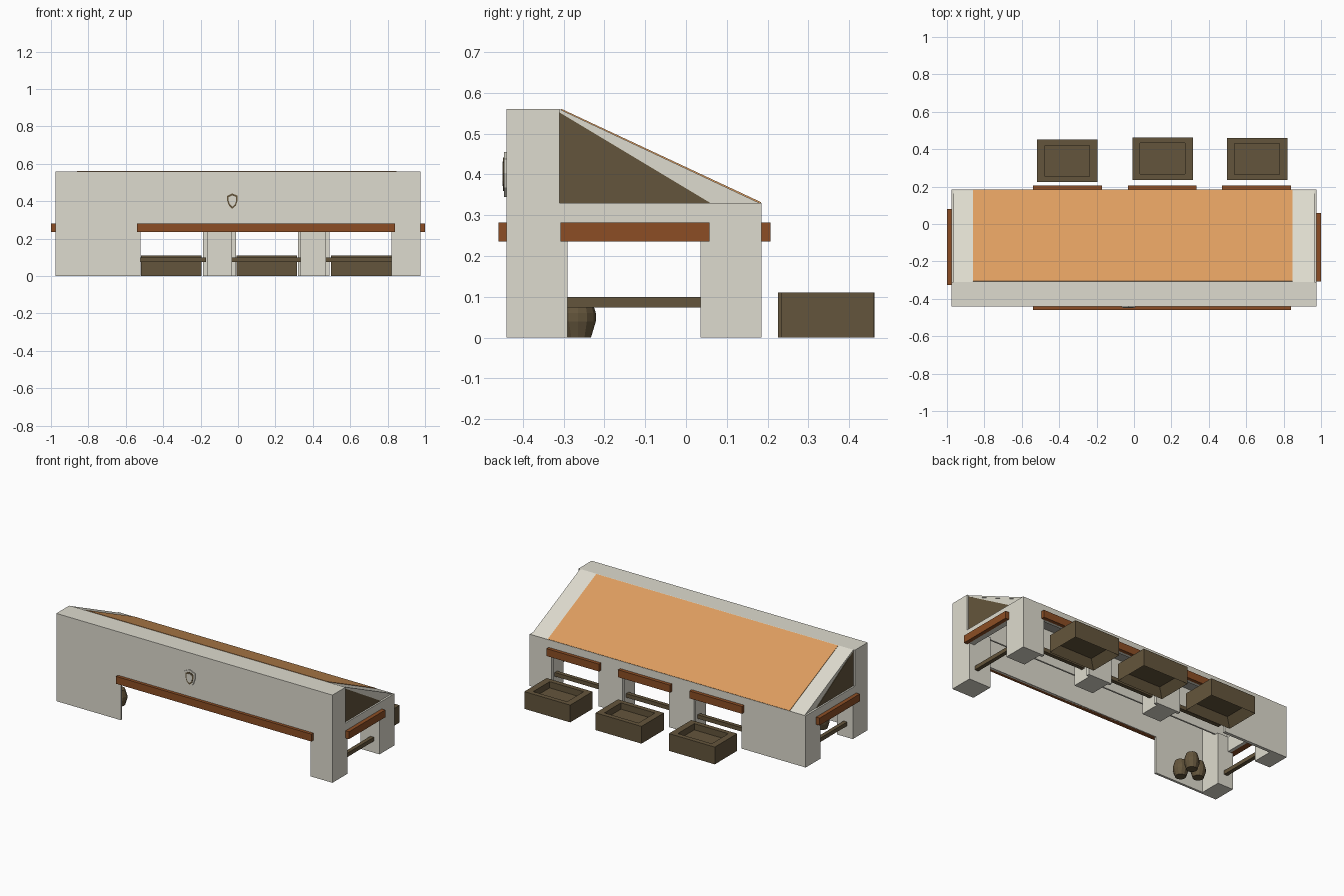
import bpy, bmesh, math

if "Cube" in bpy.data.objects:
    bpy.data.objects.remove(bpy.data.objects["Cube"])


def material(name, rgb):
    m = bpy.data.materials.new(name)
    m.diffuse_color = (*rgb, 1)
    m.use_nodes = True
    m.node_tree.nodes["Principled BSDF"].inputs["Base Color"].default_value = m.diffuse_color
    return m


PLASTER = material("pale plaster", (0.73, 0.71, 0.62))
ORANGE = material("orange awning", (0.73, 0.34, 0.115))
BEAM = material("red brown beam", (0.262, 0.076, 0.018))
WOOD = material("dark wood", (0.127, 0.091, 0.045))


def finish(name, bm, mat):
    bmesh.ops.recalc_face_normals(bm, faces=bm.faces)
    me = bpy.data.meshes.new(name)
    bm.to_mesh(me)
    bm.free()
    me.materials.append(mat)
    ob = bpy.data.objects.new(name, me)
    bpy.context.collection.objects.link(ob)
    return ob


def boxes(name, mat, *dims):
    """One object from boxes given as x0, x1, y0, y1, z0, z1."""
    bm = bmesh.new()
    for x0, x1, y0, y1, z0, z1 in dims:
        vs = bmesh.ops.create_cube(bm, size=1)["verts"]
        for v in vs:
            v.co.x = x0 if v.co.x < 0 else x1
            v.co.y = y0 if v.co.y < 0 else y1
            v.co.z = z0 if v.co.z < 0 else z1
    return finish(name, bm, mat)


def prism(name, mat, profile, a, b, axis="x"):
    """Extrude a yz profile along x, or an xz profile along y."""
    bm = bmesh.new()
    put = (lambda p, t: (t, *p)) if axis == "x" else (lambda p, t: (p[0], t, p[1]))
    r0 = [bm.verts.new(put(p, a)) for p in profile]
    r1 = [bm.verts.new(put(p, b)) for p in profile]
    bm.faces.new(r0)
    bm.faces.new(r1[::-1])
    n = len(profile)
    for i in range(n):
        j = (i + 1) % n
        bm.faces.new((r0[i], r0[j], r1[j], r1[i]))
    return finish(name, bm, mat)


def bridged(name, mat, loops):
    """Skin between consecutive loops and cap both ends."""
    bm = bmesh.new()
    rings = [[bm.verts.new(p) for p in loop] for loop in loops]
    n = len(rings[0])
    for r, s in zip(rings, rings[1:]):
        for i in range(n):
            j = (i + 1) % n
            bm.faces.new((r[i], r[j], s[j], s[i]))
    bm.faces.new(rings[0])
    bm.faces.new(rings[-1])
    return finish(name, bm, mat)


L = 0.975
OPEN, EAVE, TOP = 0.235, 0.33, 0.56

# Front wall with its wide opening, and the tall parapet above
boxes("front_wall", PLASTER,
      (-L, -0.52, -0.44, -0.425, 0, TOP),
      (-0.52, 0.82, -0.44, -0.425, OPEN, TOP),
      (0.82, L, -0.44, -0.425, 0, TOP))
boxes("parapet", PLASTER,
      (-L, L, -0.44, -0.31, TOP - 0.015, TOP),
      (-L, L, -0.32, -0.31, EAVE, TOP))

# Corner columns and back pillars
boxes("front_columns", PLASTER,
      (-L, -0.865, -0.44, -0.29, 0, EAVE), (0.82, L, -0.44, -0.29, 0, EAVE),
      (-L, -0.865, -0.44, -0.31, EAVE, TOP), (0.82, L, -0.44, -0.31, EAVE, TOP))
boxes("back_columns", PLASTER,
      (-L, -0.865, 0.035, 0.185, 0, EAVE), (0.84, L, 0.035, 0.185, 0, EAVE),
      (-0.166, -0.032, 0.035, 0.18, 0, EAVE), (0.335, 0.47, 0.035, 0.18, 0, EAVE))

# Back wall with three openings
boxes("back_wall", PLASTER,
      (-L, L, 0.165, 0.185, OPEN, EAVE),
      (-L, -0.52, 0.165, 0.185, 0, OPEN), (-0.187, -0.01, 0.165, 0.185, 0, OPEN),
      (0.32, 0.49, 0.165, 0.185, 0, OPEN), (0.82, L, 0.165, 0.185, 0, OPEN))

# Side walls, recessed gables and their dark panels
for s, side in ((-1, "left"), (1, "right")):
    x0, x1 = sorted((s * 0.94, s * L))
    boxes(side + "_wall", PLASTER, (x0, x1, -0.29, 0.165, OPEN, EAVE))
    prism(side + "_gable", PLASTER,
          [(-0.31, 0.325), (0.175, 0.325), (-0.31, 0.556)], s * 0.95, s * 0.962)
    prism(side + "_gable_panel", WOOD,
          [(-0.31, 0.33), (0.06, 0.33), (-0.31, 0.552)], s * 0.96, s * 0.965)

# Sloping roof and orange awning sheet
prism("roof", PLASTER,
      [(-0.31, 0.56), (0.18, 0.33), (0.165, 0.325), (-0.31, 0.548)], -0.965, 0.965)
prism("awning", ORANGE,
      [(-0.306, 0.561), (0.184, 0.332), (0.182, 0.328), (-0.308, 0.557)], -0.86, 0.848)

# Lintel beams over every opening
BACK = ((-0.54, -0.17), (-0.032, 0.335), (0.47, 0.84))
boxes("front_beam", BEAM, (-0.54, 0.84, -0.46, -0.43, OPEN, 0.282))
boxes("side_beams", BEAM,
      (-1.0, -0.96, -0.325, 0.08, OPEN, 0.282), (0.96, 1.0, -0.308, 0.058, OPEN, 0.282))
boxes("back_beams", BEAM, *[(a, b, 0.175, 0.207, OPEN, 0.282) for a, b in BACK])

# Low rails in the side and back openings
boxes("rails", WOOD,
      *[(a, b, 0.1, 0.125, 0.074, 0.099) for a, b in BACK],
      (-0.935, -0.91, -0.29, 0.035, 0.074, 0.099), (0.91, 0.935, -0.29, 0.035, 0.074, 0.099))


# Open crates behind the building, hollow on the underside
def rect(x, y, hx, hy, z):
    return [(x - hx, y - hy, z), (x + hx, y - hy, z), (x + hx, y + hy, z), (x - hx, y + hy, z)]


for i, (x, y) in enumerate(((-0.357, 0.338), (0.153, 0.349), (0.658, 0.347))):
    bridged(f"crate_{i + 1}", WOOD, [
        rect(x, y, 0.12, 0.083, 0.05), rect(x, y, 0.162, 0.113, 0),
        rect(x, y, 0.162, 0.113, 0.11), rect(x, y, 0.12, 0.083, 0.11),
        rect(x, y, 0.12, 0.083, 0.07)])

# Three barrels in the front left corner
for i, (x, y) in enumerate(((-0.655, -0.37), (-0.74, -0.316), (-0.65, -0.265))):
    bridged(f"barrel_{i + 1}", WOOD, [
        [(x + r * math.cos(k * math.pi / 6), y + r * math.sin(k * math.pi / 6), z)
         for k in range(12)]
        for z, r in ((0, 0.032), (0.04, 0.044), (0.06, 0.044), (0.1, 0.032))])


# Small plain shield plaque on the front
def shield(k):
    half = [(0, -0.058), (0.025, -0.035), (0.037, 0), (0.037, 0.035), (0.02, 0.043)]
    pts = half + [(0, 0.052)] + [(-x, z) for x, z in half[:0:-1]]
    return [(-0.03 + k * x, 0.403 + k * z) for x, z in pts]


prism("plaque", PLASTER, shield(1), -0.446, -0.439, "y")
prism("plaque_border", WOOD, shield(0.75), -0.448, -0.445, "y")
prism("plaque_centre", PLASTER, shield(0.55), -0.45, -0.447, "y")
